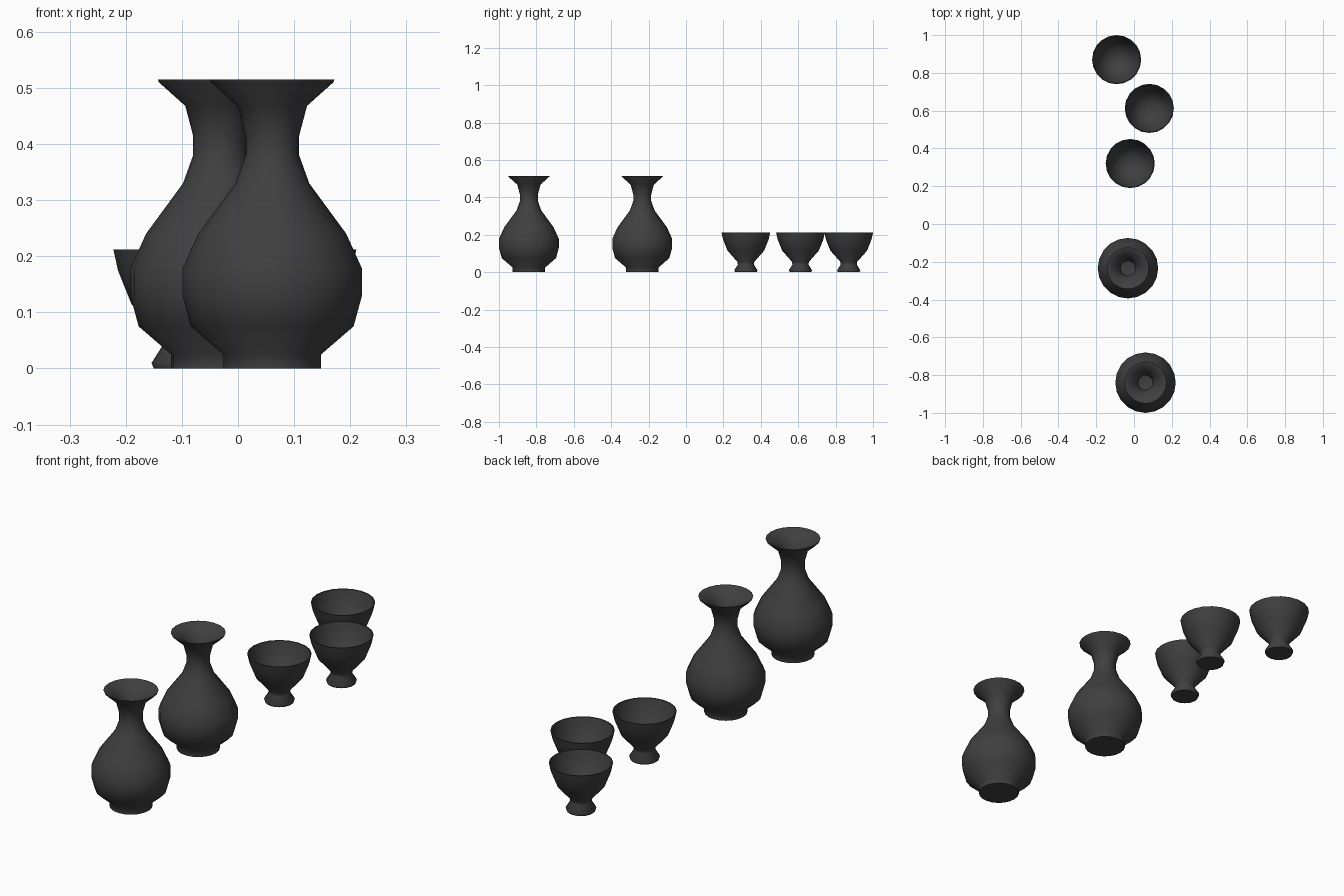
import bpy, bmesh, math

cube = bpy.data.objects.get("Cube")
if cube:
    bpy.data.objects.remove(cube, do_unlink=True)

# Dark glazed clay
clay = bpy.data.materials.new("charcoal_clay")
clay.use_nodes = True
colour = (0.05, 0.05, 0.05, 1)
clay.diffuse_color = colour
clay.node_tree.nodes["Principled BSDF"].inputs["Base Color"].default_value = colour

SIDES = 20

# Profiles as (radius, height), from the foot up the outside and down the inside
FLASK = [(0.087, 0), (0.087, 0.025), (0.145, 0.075), (0.16, 0.13), (0.16, 0.178),
         (0.132, 0.24), (0.066, 0.33), (0.048, 0.38), (0.048, 0.415), (0.062, 0.468),
         (0.109, 0.51), (0.111, 0.515), (0.105, 0.515),
         (0.054, 0.472), (0.038, 0.415), (0.038, 0.38), (0.056, 0.33), (0.122, 0.24),
         (0.15, 0.178), (0.15, 0.13), (0.135, 0.08), (0.08, 0.035)]
CUP = [(0.058, 0), (0.062, 0.01), (0.043, 0.04), (0.045, 0.055), (0.098, 0.115),
       (0.122, 0.175), (0.13, 0.212), (0.125, 0.212),
       (0.116, 0.175), (0.091, 0.118), (0.05, 0.072)]


def turned(name, profile, x, y):
    """Revolve a profile around z, closing the foot and the inner floor."""
    bm = bmesh.new()
    angles = [math.tau * i / SIDES for i in range(SIDES)]
    rings = [[bm.verts.new((r * math.cos(a), r * math.sin(a), z)) for a in angles]
             for r, z in profile]
    for low, high in zip(rings, rings[1:]):
        for i in range(SIDES):
            j = (i + 1) % SIDES
            bm.faces.new((low[i], low[j], high[j], high[i]))
    bm.faces.new(rings[0][::-1])
    bm.faces.new(rings[-1])
    bmesh.ops.recalc_face_normals(bm, faces=bm.faces)
    mesh = bpy.data.meshes.new(name)
    bm.to_mesh(mesh)
    bm.free()
    mesh.materials.append(clay)
    obj = bpy.data.objects.new(name, mesh)
    obj.location = (x, y, 0)
    bpy.context.collection.objects.link(obj)
    bpy.ops.object.select_all(action="DESELECT")
    obj.select_set(True)
    bpy.context.view_layer.objects.active = obj
    bpy.ops.object.shade_smooth_by_angle(angle=math.radians(60))


# Two flasks at the front
turned("front_flask", FLASK, 0.061, -0.84)
turned("rear_flask", FLASK, -0.032, -0.234)

# Three footed cups behind them
turned("near_cup", CUP, -0.02, 0.32)
turned("middle_cup", CUP, 0.081, 0.612)
turned("far_cup", CUP, -0.092, 0.87)
